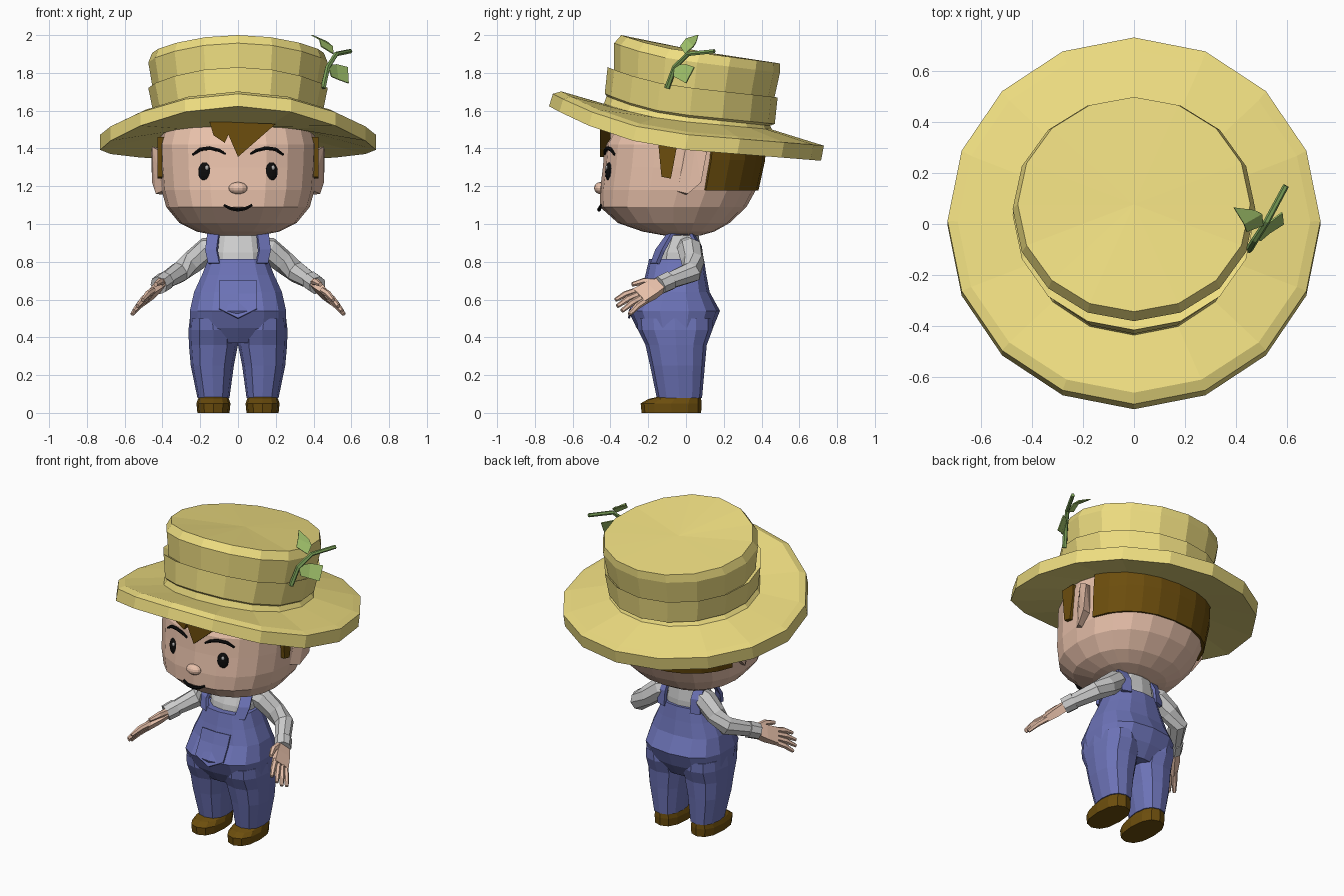
import bpy, bmesh
from math import sin, cos, pi, radians
from mathutils import Vector, Matrix

if "Cube" in bpy.data.objects:
    bpy.data.objects.remove(bpy.data.objects["Cube"])

COL = dict(straw=(.86, .73, .22), skin=(.82, .54, .41), denim=(.15, .17, .47), brown=(.15, .075, .004),
           black=(.004, .004, .004), leaf=(.36, .55, .15), stem=(.20, .36, .10), glint=(.45, .45, .45))
MATS = {}
for k, c in COL.items():
    MATS[k] = bpy.data.materials.new(k)
    MATS[k].diffuse_color = (*c, 1)


def finish(name, bm, mat=None, thick=0):
    bmesh.ops.recalc_face_normals(bm, faces=bm.faces[:])
    me = bpy.data.meshes.new(name)
    bm.to_mesh(me)
    bm.free()
    ob = bpy.data.objects.new(name, me)
    bpy.context.collection.objects.link(ob)
    if mat:
        me.materials.append(MATS[mat])
    if thick:
        mod = ob.modifiers.new("thickness", 'SOLIDIFY')
        mod.thickness, mod.offset = thick, 0
    return ob


def bridge(bm, rows, closed=True):
    n = len(rows[0])
    for a, b in zip(rows, rows[1:]):
        for i in range(n if closed else n - 1):
            j = (i + 1) % n
            bm.faces.new((a[i], a[j], b[j], b[i]))


def cap(bm, row):
    mid = bm.verts.new(sum((v.co for v in row), Vector()) / len(row))
    for i, v in enumerate(row):
        bm.faces.new((v, row[(i + 1) % len(row)], mid))


def loft(name, rings, sides, mat=None, n=2.0, arc=None, thick=0, flip=1):
    """Tilted oval rings: centre x, half width, front y/z, back y/z, front upsweep."""
    bm, rows = bmesh.new(), []
    pw = lambda v: (1 if v >= 0 else -1) * abs(v) ** (2 / n)
    a0, a1 = arc or (0, 2 * pi)
    for cx, hx, yf, zf, yb, zb, bend in rings:
        row = []
        for i in range(sides + (1 if arc else 0)):
            a = a0 + (a1 - a0) * i / sides
            t = (1 - pw(cos(a))) / 2
            y = yf + (yb - yf) * t
            z = zf + (zb - zf) * t + bend * min(y, 0) ** 2
            row.append(bm.verts.new((flip * (cx + hx * pw(sin(a))), y, z)))
        rows.append(row)
    bridge(bm, rows, not arc)
    if not arc:
        cap(bm, rows[0])
        cap(bm, rows[-1])
    return finish(name, bm, mat, thick)


def flat(rows, cx=0):
    """Level rings from (half width, front y, back y, z)."""
    return [(cx, hx, yf, z, yb, z, 0) for hx, yf, yb, z in rows]


def tube(name, pts, radii, mat=None, sides=8, flip=1):
    bm, rows = bmesh.new(), []
    P = [Vector((p[0] * flip, p[1], p[2])) for p in pts]
    for i, p in enumerate(P):
        d = P[min(i + 1, len(P) - 1)] - P[max(i - 1, 0)]
        side = d.cross(Vector((.1, .05, 1))).normalized()
        up = side.cross(d).normalized()
        rows.append([bm.verts.new(p + radii[i] * (side * cos(2 * pi * k / sides) + up * sin(2 * pi * k / sides)))
                     for k in range(sides)])
    bridge(bm, rows)
    cap(bm, rows[0])
    cap(bm, rows[-1])
    return finish(name, bm, mat)


def hull(name, pts, mat, flip=1):
    bm = bmesh.new()
    for p in pts:
        bm.verts.new((p[0] * flip, p[1], p[2]))
    bmesh.ops.convex_hull(bm, input=bm.verts[:])
    return finish(name, bm, mat)


def ball(name, loc, scale, mat, turn=0):
    bm = bmesh.new()
    bmesh.ops.create_uvsphere(bm, u_segments=12, v_segments=8, radius=1,
                              matrix=Matrix.Translation(loc) @ Matrix.Rotation(turn, 4, 'Z') @ Matrix.Diagonal((*scale, 1)))
    return finish(name, bm, mat)


def sheet(name, rows, mat, thick):
    bm = bmesh.new()
    bridge(bm, [[bm.verts.new(p) for p in r] for r in rows], False)
    return finish(name, bm, mat, thick)


def face_y(x):
    return -.015 - .42 * (1 - abs(x / .42) ** 2.3) ** .435


# Straw hat: underside, brim, band, crown
loft("straw_hat", [(0, .42, -.40, 1.52, .42, 1.41, 0), (0, .73, -.725, 1.45, .715, 1.335, .33),
                   (0, .73, -.705, 1.53, .73, 1.415, .32), (0, .69, -.66, 1.545, .68, 1.43, .36),
                   (0, .45, -.435, 1.58, .455, 1.50, .30), (0, .43, -.42, 1.61, .445, 1.52, .38),
                   (0, .445, -.43, 1.62, .47, 1.53, .38), (0, .475, -.415, 1.77, .485, 1.67, .35),
                   (0, .45, -.38, 1.76, .465, 1.655, .33), (0, .475, -.38, 1.91, .497, 1.80, .33),
                   (0, .455, -.343, 1.96, .497, 1.85, .34)], 16, "straw")

# Sprig on the hat
tube("sprig_stem", [(.45, -.10, 1.72), (.475, -.06, 1.83), (.52, .01, 1.90), (.595, .15, 1.915)],
     [.015, .014, .013, .012], "stem", 6)
sheet("sprig_leaf_upper", [[(.505, -.005, 1.90), (.44, -.03, 1.94)], [(.50, .04, 1.94), (.43, .0, 1.98)],
                           [(.47, .055, 1.965), (.39, .065, 2.0)]], "leaf", .006)
sheet("sprig_leaf_lower", [[(.475, -.06, 1.84), (.495, -.065, 1.78)], [(.52, .0, 1.845), (.53, -.035, 1.765)],
                           [(.58, .045, 1.83), (.585, .0, 1.745)]], "leaf", .006)

# Head
loft("head", flat([(.12, -.12, .08, .94), (.22, -.23, .15, .96), (.31, -.36, .23, 1.005), (.38, -.455, .32, 1.09),
                   (.405, -.455, .37, 1.18), (.415, -.44, .39, 1.3), (.42, -.43, .405, 1.42),
                   (.39, -.37, .40, 1.53)]), 20, "skin", 2.3)
ball("nose", (0, -.452, 1.19), (.05, .035, .032), "skin")

# Hair
loft("hair_back", flat([(.412, -.455, .373, 1.18), (.43, -.44, .408, 1.34), (.43, -.41, .415, 1.48)]), 10,
     "brown", 2.3, (radians(107), radians(253)), .022)
for nm, pts in (("fringe_small", [(-.15, 1.54), (-.13, 1.47), (-.07, 1.43), (-.02, 1.54)]),
                ("fringe_large", [(-.08, 1.54), (0, 1.355), (.08, 1.45), (.20, 1.53)])):
    hull(nm, [(x, y, z) for x, z in pts for y in (-.455, -.40)], "brown")

# Mouth
tube("mouth", [(-.075, -.45, 1.10), (-.04, -.458, 1.082), (0, -.46, 1.075), (.04, -.458, 1.082), (.075, -.45, 1.10)],
     [.007, .01, .01, .01, .007], "black", 6)

# Overalls and shirt core
loft("overalls_body", flat([(.16, -.195, .095, .815), (.195, -.215, .108, .73), (.237, -.24, .125, .64),
                            (.26, -.305, .18, .54), (.258, -.262, .143, .45), (.21, -.20, .09, .37)]), 14, "denim", 2.6)
loft("shirt_body", flat([(.14, -.165, .08, .76), (.14, -.15, .08, .85), (.12, -.10, .065, .955)]), 12, None, 2.4)
loft("neck", flat([(.05, -.115, .04, .90), (.05, -.105, .04, .98)]), 8, "skin")
sheet("bib_pocket", [[(-.10, -.22, .70), (0, -.23, .70), (.10, -.22, .70)],
                     [(-.10, -.247, .63), (0, -.252, .63), (.10, -.247, .63)],
                     [(-.10, -.292, .55), (0, -.303, .50), (.10, -.292, .55)]], "denim", .01)

for s, side in ((1, "left"), (-1, "right")):
    # Face details
    ball(side + "_eye", (s * .175, face_y(.175) + .006, 1.275), (.038, .022, .054), "black", s * .35)
    ball(side + "_eye_glint", (s * .175 + .01, face_y(.175) - .013 + s * .004, 1.298), (.01, .008, .013), "glint")
    tube(side + "_eyebrow", [(x, face_y(x) + .002, z) for x, z in
                             ((.065, 1.37), (.10, 1.39), (.15, 1.402), (.20, 1.395), (.24, 1.367))],
         [.006, .010, .011, .010, .006], "black", 6, s)
    # Ear and sideburn
    hull(side + "_ear", [(.39, -.07, 1.18), (.40, 0, 1.155), (.40, .07, 1.22), (.40, -.03, 1.38), (.46, .11, 1.38),
                         (.455, .05, 1.41), (.455, .08, 1.22), (.435, .01, 1.16), (.40, .08, 1.40)], "skin", s)
    hull(side + "_sideburn", [(x, y, z) for x in (.38, .426) for y, z in
                              ((-.15, 1.46), (-.13, 1.25), (-.08, 1.24), (-.05, 1.40), (-.05, 1.46))], "brown", s)
    # Strap, trouser leg, shoe
    sheet(side + "_strap", [[(s * (x - .03), y, z), (s * (x + .03), y2, z)] for x, y, y2, z in
                            ((.125, -.18, -.15, .79), (.14, -.155, -.12, .86), (.13, -.09, -.07, .95),
                             (.12, .03, .02, .955), (.12, .075, .06, .88), (.12, .085, .065, .79))], "denim", .02)
    loft(side + "_trouser_leg", [(.5 * (a + b), .5 * (b - a), yf, z, yb, z, 0) for a, b, yf, yb, z in
                                 ((.02, .255, -.26, .14, .50), (.0, .262, -.255, .14, .44), (.0, .26, -.215, .11, .36),
                                  (.022, .25, -.19, .10, .25), (.045, .215, -.155, .085, .08))], 12, "denim", 2.4, flip=s)
    loft(side + "_shoe", flat([(.085, -.235, .08, 0), (.09, -.24, .083, .05), (.082, -.20, .08, .073),
                               (.075, -.13, .078, .09)], .13), 12, "brown", 2.4, flip=s)
    # Sleeve and cuff
    tube(side + "_sleeve", [(.09, .0, .885), (.16, .02, .865), (.24, .035, .80), (.31, .03, .745), (.40, -.11, .69)],
         [.05, .068, .062, .058, .043], None, 8, s)
    tube(side + "_cuff", [(.385, -.085, .70), (.42, -.14, .675)], [.052, .05], None, 8, s)
    # Hand: palm, four fingers, thumb
    d, w = Vector((.49, -.78, -.39)), Vector((-.47, -.61, .63))
    nrm = w.cross(d).normalized()
    wrist, knuckle = Vector((.405, -.12, .683)), Vector((.478, -.25, .615))
    hull(side + "_palm", [c + w * a * h + nrm * b * t for c, h, t in
                          ((wrist, .032, .025), (knuckle, .052, .017), (wrist.lerp(knuckle, .5), .047, .024))
                          for a in (-1, 1) for b in (-1, 1)], "skin", s)
    for k in range(4):
        u = (k - 1.5) / 1.5
        base = knuckle + w * .04 * u - d * .02
        tip = base + d * (.15 if k in (1, 2) else .13) + w * .02 * u - Vector((0, 0, .012))
        tube(f"{side}_finger_{k + 1}", [base, base.lerp(tip, .55) + Vector((0, 0, .008)), tip],
             [.018, .017, .011], "skin", 6, s)
    root = wrist + d * .02 + w * .025
    tube(side + "_thumb", [root, root + d * .06 + w * .045, root + d * .125 + w * .06], [.022, .019, .012], "skin", 6, s)

for m in bpy.data.materials:
    if m.users and not m.is_grease_pencil:
        m.use_nodes = True
        m.node_tree.nodes["Principled BSDF"].inputs["Base Color"].default_value = m.diffuse_color
